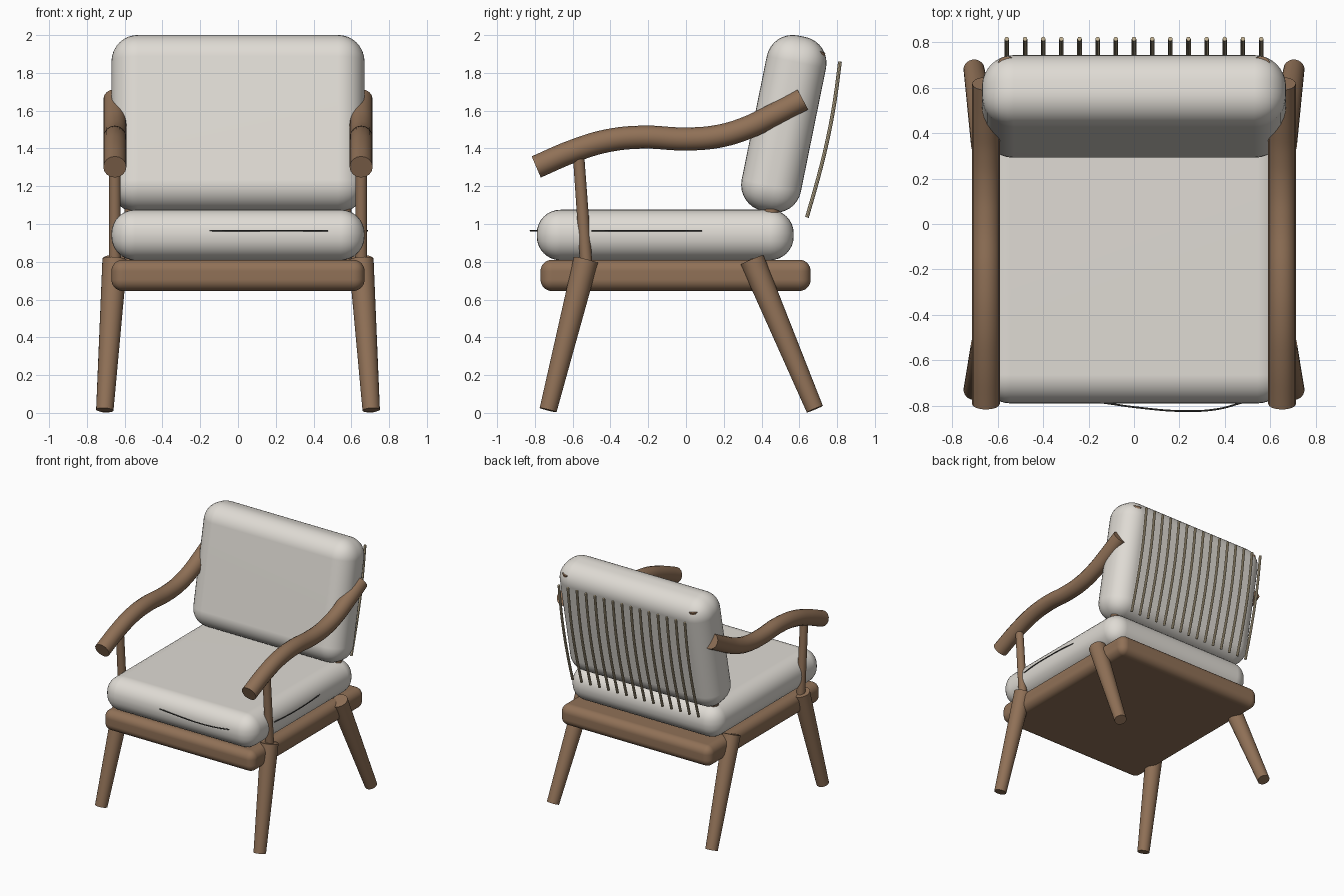
import bpy, math
from mathutils import Vector

if "Cube" in bpy.data.objects:
    bpy.data.objects.remove(bpy.data.objects["Cube"])


def material(name, rgb):
    m = bpy.data.materials.new(name)
    m.diffuse_color = (*rgb, 1)
    m.use_nodes = True
    m.node_tree.nodes["Principled BSDF"].inputs["Base Color"].default_value = m.diffuse_color
    return m


FABRIC = material("off_white_fabric", (0.74, 0.71, 0.66))
WOOD = material("brown_wood", (0.28, 0.165, 0.095))
CANE = material("pale_slat", (0.58, 0.48, 0.31))
THREAD = material("dark_thread", (0.06, 0.06, 0.055))


def finish(ob, name, mat):
    ob.name = name
    ob.data.materials.clear()
    ob.data.materials.append(mat)
    bpy.ops.object.select_all(action='DESELECT')
    ob.select_set(True)
    bpy.context.view_layer.objects.active = ob
    bpy.ops.object.shade_smooth_by_angle(angle=math.radians(35))
    return ob


def rounded_box(name, size, center, radius, mat, tilt=0.0):
    bpy.ops.mesh.primitive_cube_add(size=1)
    ob = bpy.context.object
    ob.scale = size
    bpy.ops.object.transform_apply(location=False, rotation=False, scale=True)
    bev = ob.modifiers.new("round", 'BEVEL')
    bev.width, bev.segments = radius, 8
    bpy.ops.object.modifier_apply(modifier="round")
    ob.location = center
    ob.rotation_euler.x = tilt
    finish(ob, name, mat)
    ob.modifiers.new("flat_faces", 'WEIGHTED_NORMAL').keep_sharp = True
    return ob


def rod(name, a, b, ra, rb, mat):
    """Tapered round rod from a to b with square-cut ends."""
    a, b = Vector(a), Vector(b)
    bpy.ops.mesh.primitive_cone_add(vertices=32, radius1=ra, radius2=rb, depth=(b - a).length)
    ob = bpy.context.object
    ob.location = (a + b) / 2
    ob.rotation_euler = (b - a).to_track_quat('Z', 'Y').to_euler()
    return finish(ob, name, mat)


def tube(name, points, radius, mat, sides=4, steps=6):
    """Round tube swept along a smooth path."""
    cu = bpy.data.curves.new(name, 'CURVE')
    cu.dimensions = '3D'
    cu.bevel_depth, cu.bevel_resolution = radius, sides
    cu.use_fill_caps = True
    sp = cu.splines.new('BEZIER')
    sp.resolution_u = steps
    sp.bezier_points.add(len(points) - 1)
    for bp, p in zip(sp.bezier_points, points):
        bp.co = p
        bp.handle_left_type = bp.handle_right_type = 'AUTO'
    ob = bpy.data.objects.new(name, cu)
    bpy.context.collection.objects.link(ob)
    bpy.ops.object.select_all(action='DESELECT')
    ob.select_set(True)
    bpy.context.view_layer.objects.active = ob
    bpy.ops.object.convert(target='MESH')
    return finish(bpy.context.object, name, mat)


# Seat frame and cushions
rounded_box("seat_frame", (1.34, 1.43, 0.165), (0, -0.055, 0.728), 0.06, WOOD)
rounded_box("seat_cushion", (1.34, 1.36, 0.267), (0, -0.11, 0.942), 0.125, FABRIC)
rounded_box("back_cushion", (1.34, 0.32, 0.947), (0, 0.518, 1.53), 0.14, FABRIC,
            tilt=-math.radians(11.5))

# Legs, arms and posts on both sides
ARM = [(-0.793, 1.302), (-0.6, 1.385), (-0.42, 1.44), (-0.23, 1.46), (0, 1.45),
       (0.17, 1.464), (0.32, 1.508), (0.45, 1.57), (0.618, 1.66)]
for s, side in ((-1, "left"), (1, "right")):
    rod(f"front_leg_{side}", (s * 0.705, -0.73, 0.015), (s * 0.652, -0.53, 0.81),
        0.046, 0.066, WOOD)
    rod(f"back_leg_{side}", (s * 0.705, 0.682, 0.02), (s * 0.652, 0.35, 0.81),
        0.046, 0.066, WOOD)
    rod(f"arm_post_{side}", (s * 0.652, -0.528, 0.79), (s * 0.652, -0.57, 1.38),
        0.032, 0.03, WOOD)
    rod(f"back_post_{side}", (s * 0.56, 0.375, 0.80), (s * 0.56, 0.70, 1.917),
        0.04, 0.04, WOOD)
    tube(f"armrest_{side}", [(s * 0.652, y, z) for y, z in ARM], 0.061, WOOD, sides=6)

# Row of bowed back slats
SLAT = [(0.64, 1.035), (0.70, 1.245), (0.75, 1.45), (0.788, 1.655), (0.815, 1.86)]
for i in range(15):
    x = -0.56 + 0.08 * i
    tube(f"back_slat_{i + 1}", [(x, y, z) for y, z in SLAT], 0.01, CANE, sides=2, steps=3)

# Loose seam threads on the seat cushion
tube("front_seam", [(-0.15, -0.785, 0.965), (0.03, -0.81, 0.965), (0.22, -0.824, 0.965),
                    (0.37, -0.815, 0.965), (0.475, -0.787, 0.965)], 0.004, THREAD, sides=1)
tube("side_seam", [(0.667, -0.50, 0.965), (0.682, -0.35, 0.965), (0.685, -0.2, 0.965),
                   (0.68, -0.05, 0.965), (0.667, 0.085, 0.965)], 0.004, THREAD, sides=1)
